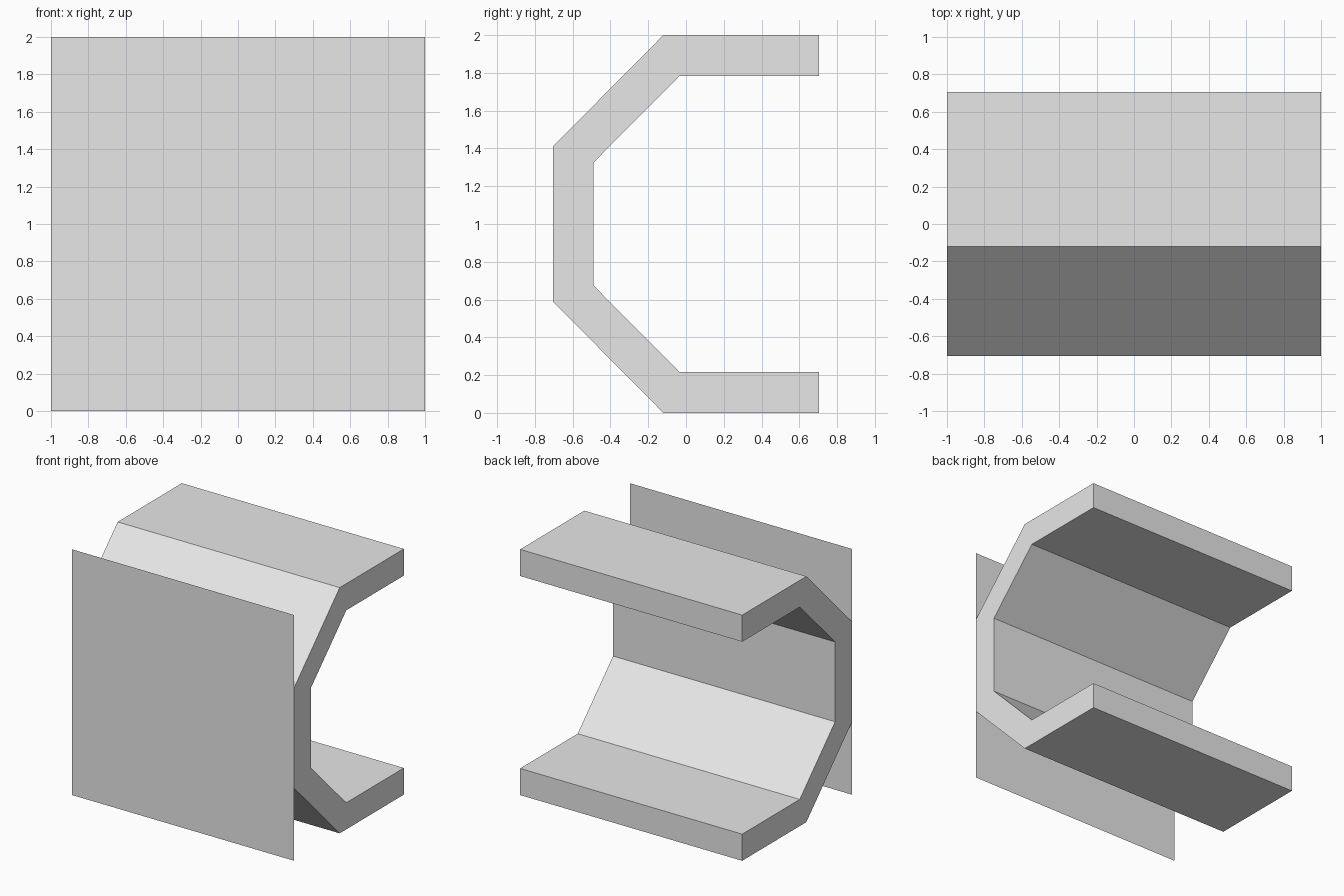
import bpy
import bmesh
from mathutils import Vector

cube = bpy.data.objects.get("Cube")
if cube:
    bpy.data.objects.remove(cube, do_unlink=True)

WIDTH, HEIGHT = 2.0, 2.0
FRONT, BACK = -0.705, 0.705

# Single plain grey
grey = bpy.data.materials.new("light_grey")
grey.use_nodes = True
colour = (0.8, 0.8, 0.8, 1.0)
grey.diffuse_color = colour
grey.node_tree.nodes["Principled BSDF"].inputs["Base Color"].default_value = colour


def add_object(name, bm):
    mesh = bpy.data.meshes.new(name)
    bm.to_mesh(mesh)
    bm.free()
    mesh.materials.append(grey)
    obj = bpy.data.objects.new(name, mesh)
    bpy.context.collection.objects.link(obj)
    return obj


# Angular channel: upper half of the side profile (y, z), mirrored about mid height
outer = [(FRONT, 1.41), (-0.12, HEIGHT), (BACK, HEIGHT)]
inner = [(BACK, 1.783), (-0.035, 1.783), (-0.49, 1.325)]
upper_outer, upper_inner = outer, inner
lower_inner = [(y, HEIGHT - z) for y, z in reversed(inner)]
lower_outer = [(y, HEIGHT - z) for y, z in reversed(outer)]
profile = upper_outer + upper_inner + lower_inner + lower_outer

bm = bmesh.new()
end = bm.faces.new([bm.verts.new((-WIDTH / 2, y, z)) for y, z in profile])
extruded = bmesh.ops.extrude_face_region(bm, geom=[end], use_keep_orig=True)
moved = [g for g in extruded["geom"] if isinstance(g, bmesh.types.BMVert)]
bmesh.ops.translate(bm, verts=moved, vec=Vector((WIDTH, 0, 0)))
bmesh.ops.recalc_face_normals(bm, faces=bm.faces)
add_object("angular_channel", bm)

# Flat sheet covering the whole front
bm = bmesh.new()
corners = [(-1, 0), (1, 0), (1, 1), (-1, 1)]
bm.faces.new([bm.verts.new((x * WIDTH / 2, FRONT, z * HEIGHT)) for x, z in corners])
add_object("front_sheet", bm)
